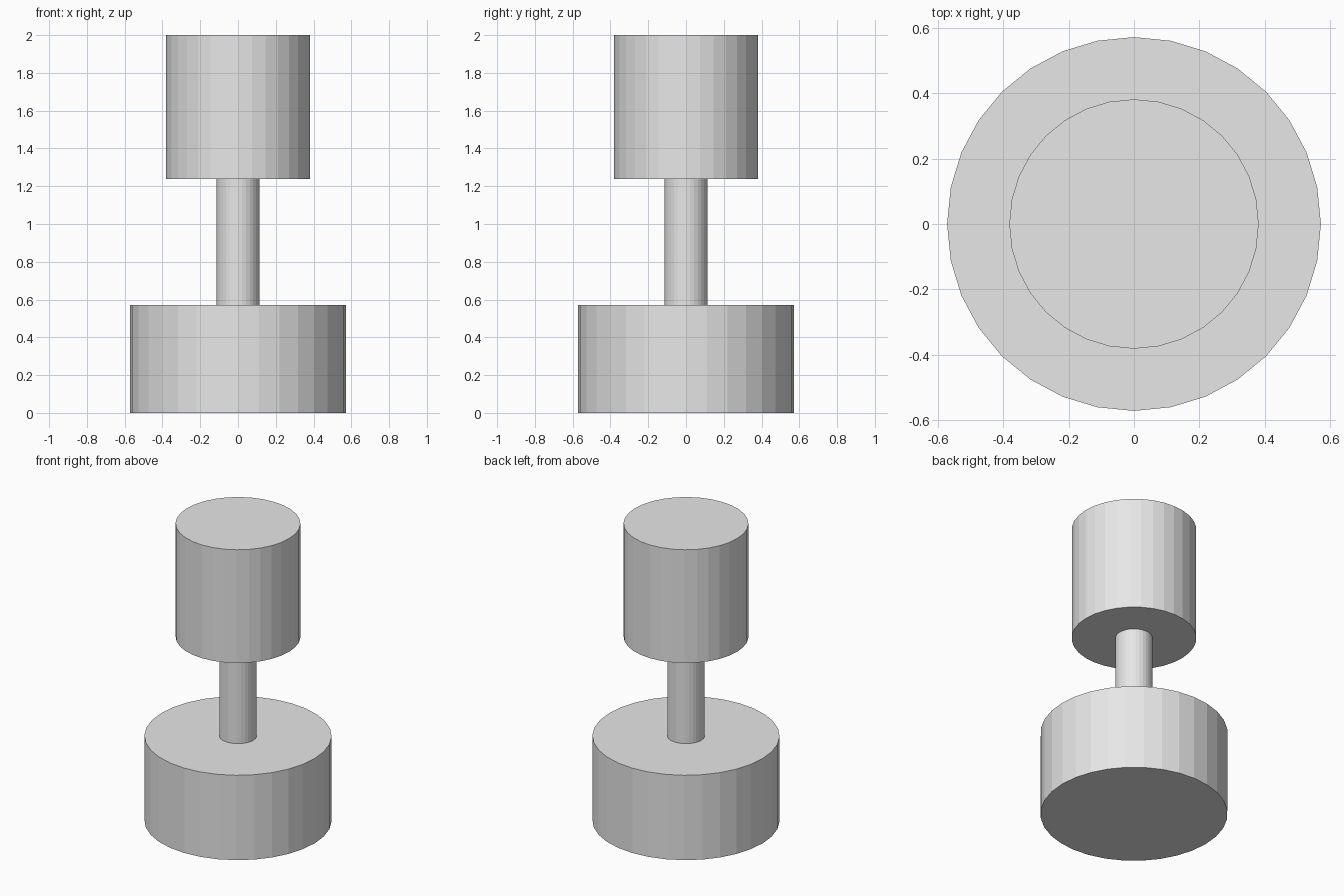
import bpy

if "Cube" in bpy.data.objects:
    bpy.data.objects.remove(bpy.data.objects["Cube"])

SIDES = 32

grey = bpy.data.materials.new("light grey")
grey.diffuse_color = (0.8, 0.8, 0.8, 1.0)
grey.use_nodes = True
grey.node_tree.nodes["Principled BSDF"].inputs["Base Color"].default_value = grey.diffuse_color


def cylinder(name, radius, bottom, top):
    """Upright flat-shaded cylinder between two heights."""
    bpy.ops.mesh.primitive_cylinder_add(
        vertices=SIDES, radius=radius, depth=top - bottom,
        location=(0, 0, (bottom + top) / 2))
    obj = bpy.context.object
    obj.name = name
    obj.data.materials.append(grey)
    return obj


# Wide base, thin stem and upper drum stacked on one axis
cylinder("base", 0.571, 0.0, 0.571)
cylinder("stem", 0.114, 0.571, 1.238)
cylinder("upper_drum", 0.381, 1.238, 2.0)
